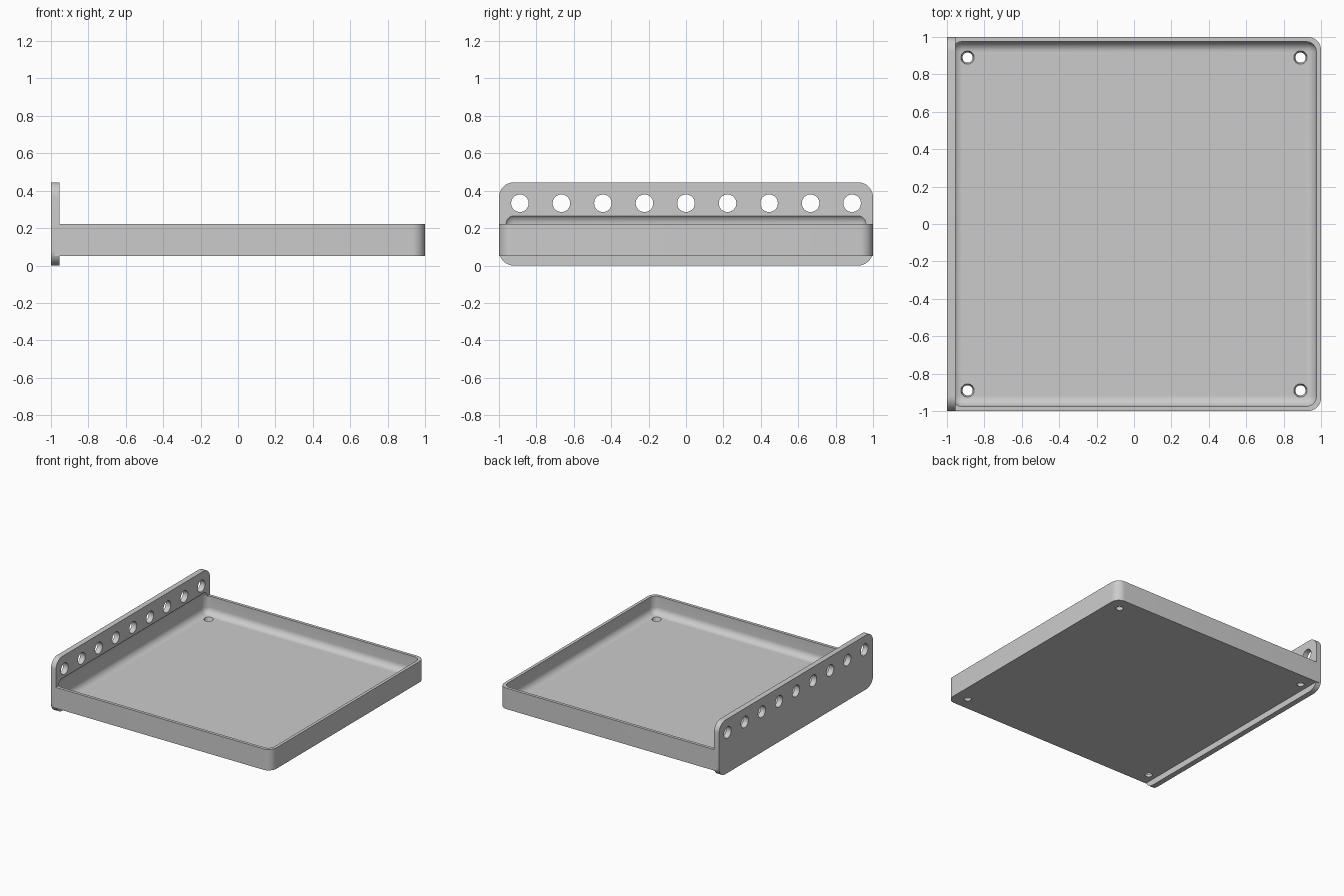
import bpy
import bmesh
import math
from mathutils import Matrix, Vector

cube = bpy.data.objects.get("Cube")
if cube:
    bpy.data.objects.remove(cube, do_unlink=True)

grey = bpy.data.materials.new("plain grey")
grey.use_nodes = True
colour = (0.6, 0.6, 0.6, 1)
grey.diffuse_color = colour
grey.node_tree.nodes["Principled BSDF"].inputs["Base Color"].default_value = colour


def to_object(name, bm):
    mesh = bpy.data.meshes.new(name)
    bm.to_mesh(mesh)
    bm.free()
    mesh.materials.append(grey)
    obj = bpy.data.objects.new(name, mesh)
    bpy.context.collection.objects.link(obj)
    return obj


def rounded_box(name, low, high, radius, pick, segments=8):
    """Box between two corners, with the edges chosen by pick rounded."""
    low, high = Vector(low), Vector(high)
    bm = bmesh.new()
    bmesh.ops.create_cube(bm, size=1)
    for v in bm.verts:
        v.co = Vector([(l + h) / 2 + c * (h - l) for l, h, c in zip(low, high, v.co)])
    edges = [e for e in bm.edges if pick((e.verts[0].co + e.verts[1].co) / 2,
                                         e.verts[1].co - e.verts[0].co)]
    bmesh.ops.bevel(bm, geom=edges, offset=radius, segments=segments,
                    profile=0.5, affect='EDGES')
    return to_object(name, bm)


def drill(name, places, r_bottom, r_top, depth, turn):
    """A set of cone or cylinder cutters in one mesh."""
    bm = bmesh.new()
    for place in places:
        bmesh.ops.create_cone(bm, cap_ends=True, segments=32, radius1=r_bottom,
                              radius2=r_top, depth=depth,
                              matrix=Matrix.Translation(place) @ turn)
    return to_object(name, bm)


def boolean(target, tool, operation):
    mod = target.modifiers.new(tool.name, 'BOOLEAN')
    mod.operation = operation
    mod.solver = 'EXACT'
    mod.object = tool
    bpy.context.view_layer.objects.active = target
    bpy.ops.object.modifier_apply(modifier=mod.name)
    bpy.data.objects.remove(tool, do_unlink=True)


# Tray block, rounded at its two free corners
tray = rounded_box("shelf_tray", (-0.98, -1, 0.05), (1, 1, 0.222), 0.07,
                   lambda mid, along: abs(along.z) > 0.01 and mid.x > 0)

# Upright mounting panel with rounded corners
panel = rounded_box("mounting_panel", (-1, -1, 0), (-0.955, 1, 0.445), 0.08,
                    lambda mid, along: abs(along.x) > 0.01)
# Keep the tray ends inside the panel outline
boolean(tray, panel, 'UNION')

# Hollow with fully rounded edges, which also dips into the panel
hollow = rounded_box("hollow", (-0.975, -0.975, 0.078), (0.975, 0.975, 0.278), 0.055,
                     lambda mid, along: True)
boolean(tray, hollow, 'DIFFERENCE')

# Row of holes through the panel
row = [(-0.98, (i - 4) * 0.222, 0.333) for i in range(9)]
boolean(tray, drill("panel_holes", row, 0.047, 0.047, 0.2,
                    Matrix.Rotation(math.pi / 2, 4, 'Y')), 'DIFFERENCE')

# Tapered screw holes in the floor corners
corners = [(x, y, 0.064) for x in (-0.89, 0.89) for y in (-0.89, 0.89)]
boolean(tray, drill("floor_holes", corners, 0.026, 0.037, 0.036,
                    Matrix.Identity(4)), 'DIFFERENCE')

# Smooth curves, sharp corners
bpy.ops.object.select_all(action='DESELECT')
tray.select_set(True)
bpy.context.view_layer.objects.active = tray
bpy.ops.object.shade_smooth_by_angle(angle=math.radians(30))
